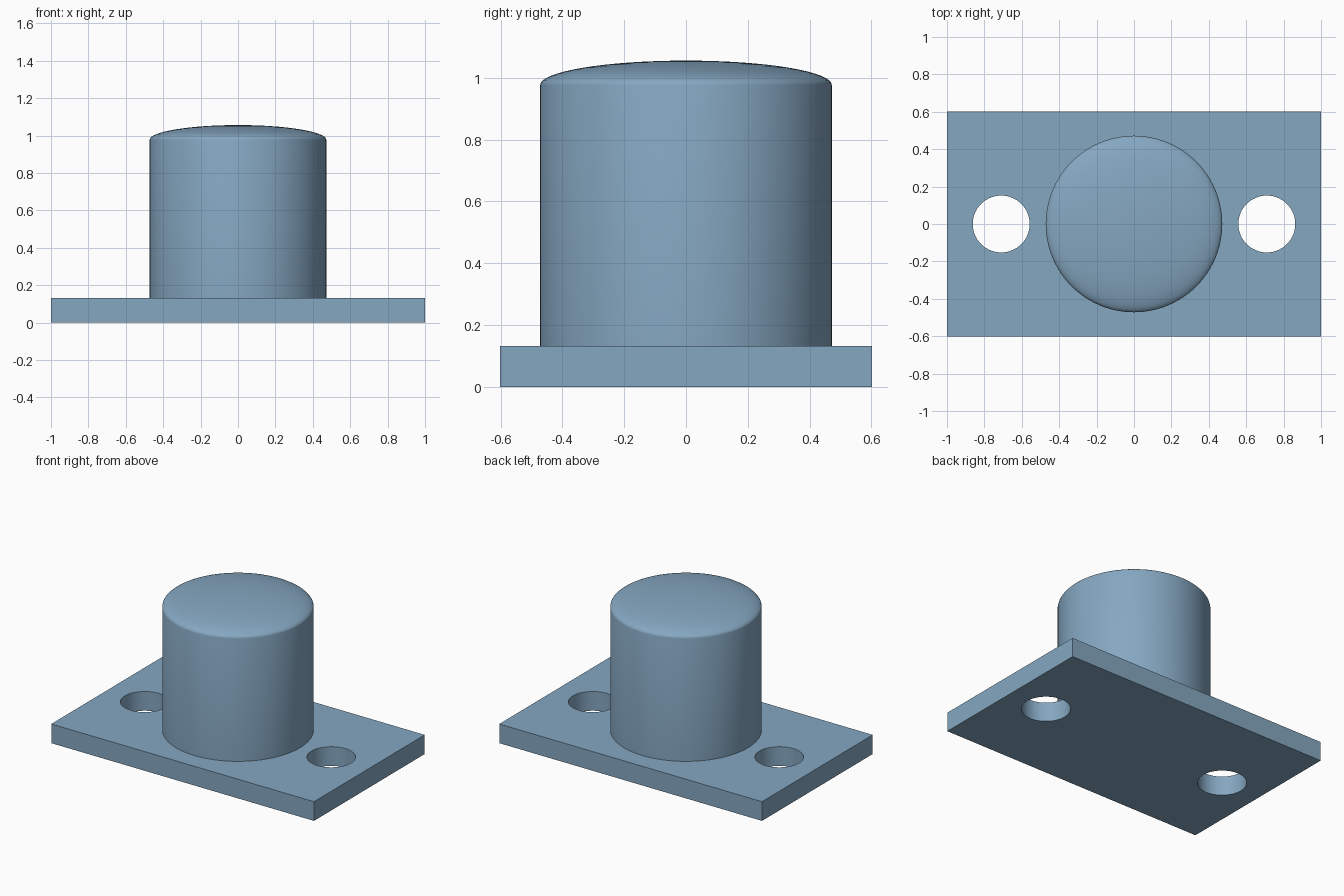
import bpy, bmesh, math

if "Cube" in bpy.data.objects:
    bpy.data.objects.remove(bpy.data.objects["Cube"], do_unlink=True)

PLATE = (2.0, 1.204, 0.132)      # width, depth, thickness
HOLE_X, HOLE_R = 0.71, 0.152
POST_R, SHOULDER_Z, TOP_Z = 0.472, 0.977, 1.056
SEGMENTS = 96

steel = bpy.data.materials.new("steel blue")
steel.use_nodes = True
colour = (0.235, 0.386, 0.533, 1.0)
steel.diffuse_color = colour
steel.node_tree.nodes["Principled BSDF"].inputs["Base Color"].default_value = colour


def finish(obj, name):
    """Name, colour and smooth a part while keeping its hard edges."""
    obj.name = name
    obj.data.name = name
    obj.data.materials.clear()
    obj.data.materials.append(steel)
    bpy.ops.object.select_all(action='DESELECT')
    obj.select_set(True)
    bpy.context.view_layer.objects.active = obj
    bpy.ops.object.shade_smooth_by_angle(angle=math.radians(35))


# Base plate with two mounting holes
bpy.ops.mesh.primitive_cube_add(size=1, location=(0, 0, PLATE[2] / 2))
plate = bpy.context.object
plate.scale = PLATE
bpy.ops.object.transform_apply(location=True, scale=True)
for x in (-HOLE_X, HOLE_X):
    bpy.ops.mesh.primitive_cylinder_add(vertices=64, radius=HOLE_R, depth=0.5,
                                        location=(x, 0, PLATE[2] / 2))
    cutter = bpy.context.object
    cutter.hide_render = True
    cut = plate.modifiers.new("hole", 'BOOLEAN')
    cut.operation = 'DIFFERENCE'
    cut.solver = 'EXACT'
    cut.object = cutter
    bpy.context.view_layer.objects.active = plate
    bpy.ops.object.modifier_apply(modifier=cut.name)
    bpy.data.objects.remove(cutter, do_unlink=True)
finish(plate, "base_plate")

# Round post with a shallow domed top, spun from a half profile
profile = [(0, PLATE[2]), (POST_R, PLATE[2])]
STEPS = 16
for i in range(STEPS + 1):
    a = math.pi / 2 * i / STEPS
    profile.append((POST_R * math.cos(a) if i < STEPS else 0,
                    SHOULDER_Z + (TOP_Z - SHOULDER_Z) * math.sin(a)))

bm = bmesh.new()
verts = [bm.verts.new((r, 0, z)) for r, z in profile]
edges = [bm.edges.new(pair) for pair in zip(verts, verts[1:])]
bmesh.ops.spin(bm, geom=verts + edges, cent=(0, 0, 0), axis=(0, 0, 1),
               angle=math.tau, steps=SEGMENTS)
bmesh.ops.remove_doubles(bm, verts=bm.verts, dist=1e-5)
bmesh.ops.recalc_face_normals(bm, faces=bm.faces)
mesh = bpy.data.meshes.new("domed_post")
bm.to_mesh(mesh)
bm.free()
post = bpy.data.objects.new("domed_post", mesh)
bpy.context.collection.objects.link(post)
finish(post, "domed_post")
